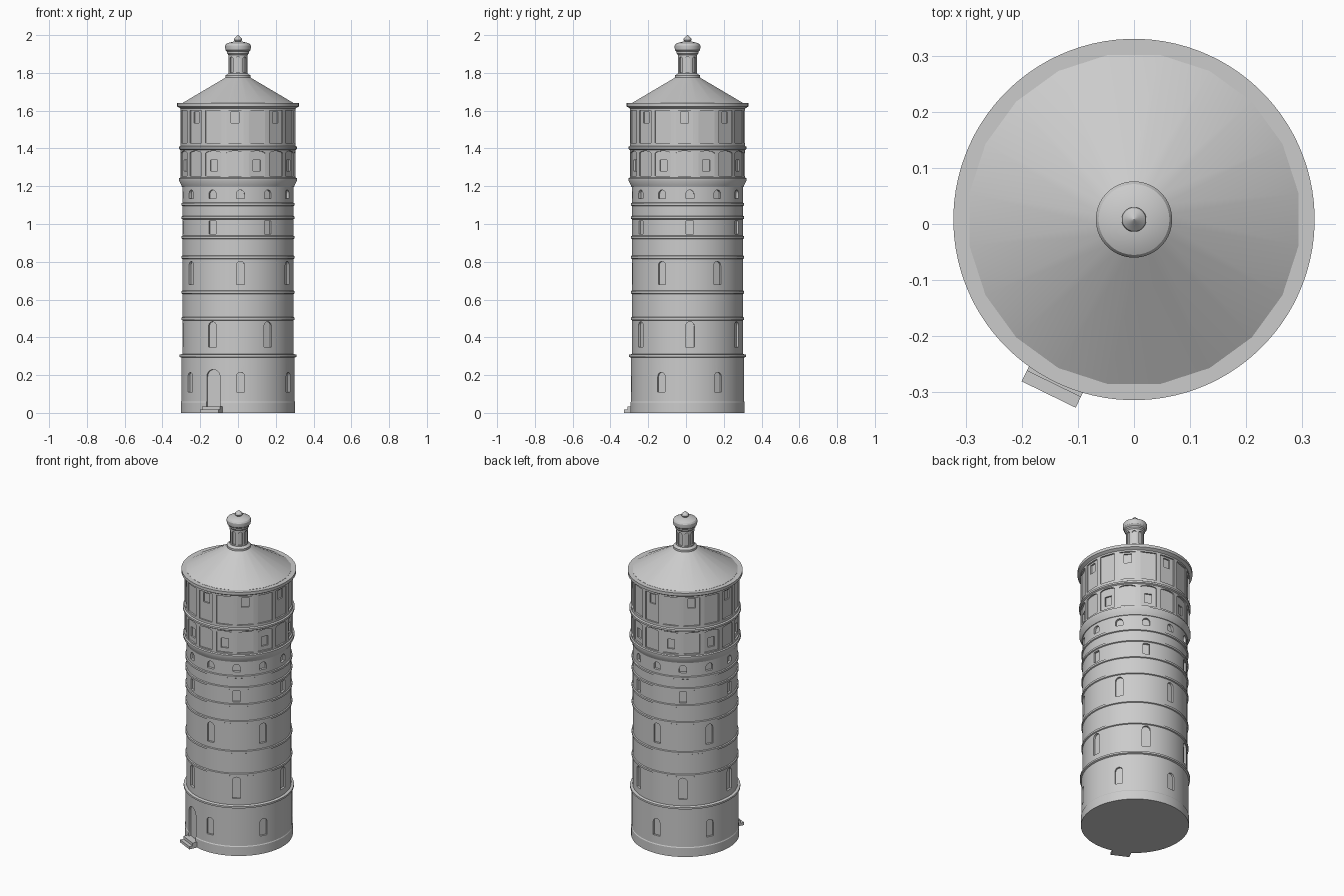
import bpy, bmesh, math
from mathutils import Vector

if "Cube" in bpy.data.objects:
    bpy.data.objects.remove(bpy.data.objects["Cube"])

CY = 0.008  # tower axis sits slightly behind the origin because of the door steps
grey = bpy.data.materials.new("stone grey")
grey.diffuse_color = (0.6, 0.6, 0.6, 1)
grey.use_nodes = True
grey.node_tree.nodes["Principled BSDF"].inputs["Base Color"].default_value = grey.diffuse_color


def make(name, bm):
    bmesh.ops.remove_doubles(bm, verts=bm.verts, dist=1e-5)
    bmesh.ops.recalc_face_normals(bm, faces=bm.faces)
    me = bpy.data.meshes.new(name)
    bm.to_mesh(me)
    bm.free()
    me.materials.append(grey)
    ob = bpy.data.objects.new(name, me)
    bpy.context.collection.objects.link(ob)
    return ob


def smooth(ob):
    bpy.ops.object.select_all(action='DESELECT')
    ob.select_set(True)
    bpy.context.view_layer.objects.active = ob
    bpy.ops.object.shade_smooth_by_angle(angle=math.radians(30))


def lathe(name, prof, n=96):
    """Closed solid of revolution; prof is (radius, z) from bottom to top."""
    bm = bmesh.new()
    rings = []
    for r, z in prof:
        rings.append([bm.verts.new((r * math.cos(math.tau * (i + .5) / n),
                                    CY + r * math.sin(math.tau * (i + .5) / n), z)) for i in range(n)])
    for a, b in zip(rings, rings[1:]):
        for i in range(n):
            j = (i + 1) % n
            bm.faces.new((a[i], a[j], b[j], b[i]))
    bm.faces.new(rings[0][::-1])
    bm.faces.new(rings[-1])
    return make(name, bm)


def prism(bm, deg, w, z0, z1, r0, r1, rise=0.0):
    """Radial block facing deg (0 = front, 90 = right), with an optional arched top."""
    a = math.radians(deg)
    d = Vector((math.sin(a), -math.cos(a), 0))
    t = Vector((math.cos(a), math.sin(a), 0))
    pts = [(-w / 2, z0), (w / 2, z0)]
    if rise:
        pts += [(w / 2 * math.cos(math.pi * k / 10), z1 - rise + rise * math.sin(math.pi * k / 10))
                for k in range(11)]
    else:
        pts += [(w / 2, z1), (-w / 2, z1)]
    c = Vector((0, CY, 0))
    inner, outer = [[bm.verts.new(c + d * r + t * u + Vector((0, 0, z))) for u, z in pts] for r in (r0, r1)]
    n = len(pts)
    bm.faces.new(inner[::-1])
    bm.faces.new(outer)
    for i in range(n):
        j = (i + 1) % n
        bm.faces.new((inner[i], inner[j], outer[j], outer[i]))


def cut(ob, bm):
    tool = make("cutter", bm)
    tool.hide_render = True
    m = ob.modifiers.new("cut", 'BOOLEAN')
    m.operation, m.solver, m.object = 'DIFFERENCE', 'EXACT', tool
    bpy.ops.object.select_all(action='DESELECT')
    ob.select_set(True)
    bpy.context.view_layer.objects.active = ob
    bpy.ops.object.modifier_apply(modifier=m.name)
    bpy.data.objects.remove(tool)


# Shaft: plinth, base storey, cornice, then banded wall
R = 0.294
prof = [(.303, 0), (.303, .055), (.300, .06), (.300, .293), (.309, .297), (.309, .308), (R, .312)]
for z in (.50, .64, .825, .93, 1.035, 1.105):
    prof += [(R, z - .010), (R + .006, z - .007), (R + .006, z + .005), (R, z + .008)]
prof += [(R, 1.21)]
shaft = lathe("tower_shaft", prof)

bm = bmesh.new()
for k in range(6):
    a = 2.5 + 60 * k
    prism(bm, a, .044, .11, .215, .288, .34, .022)         # base windows
    prism(bm, a + 30, .046, .35, .483, .281, .34, .023)    # second storey
    prism(bm, a, .044, .68, .802, .281, .34, .022)         # third storey
    prism(bm, a + 30, .040, .948, 1.015, .281, .34)        # square windows
for k in range(12):
    prism(bm, 2.5 + 30 * k, .042, 1.135, 1.18, .279, .34, .021)  # small arches
prism(bm, -26, .078, .034, .23, .286, .34, .039)           # doorway
cut(shaft, bm)
smooth(shaft)

# Tank storeys: flared foot, two tiers with a string course, eaves rim
tank = lathe("tank_storeys", [
    (.28, 1.19), (.297, 1.197), (.300, 1.205), (.312, 1.228), (.312, 1.242), (.305, 1.246),
    (.305, 1.392), (.313, 1.397), (.313, 1.408), (.305, 1.413), (.305, 1.612),
    (.314, 1.617), (.322, 1.622), (.322, 1.64), (.28, 1.64)])
bm = bmesh.new()
for k in range(16):
    a = -3 + 22.5 * k
    prism(bm, a, .092, 1.255, 1.386, .295, .35, .012)
    prism(bm, a, .092, 1.428, 1.602, .295, .35)
cut(tank, bm)
bm = bmesh.new()
for k in range(8):
    a = -3 + 45 * k
    prism(bm, a + 22.5, .042, 1.28, 1.338, .286, .35)
    prism(bm, a, .042, 1.535, 1.592, .286, .35)
cut(tank, bm)
smooth(tank)

# Conical roof, twenty sides, shaded smooth
roof = lathe("roof", [(.297, 1.635), (.297, 1.641), (.062, 1.778)], 20)
smooth(roof)

# Lantern with arched slots
lantern = lathe("lantern", [
    (.05, 1.765), (.066, 1.775), (.066, 1.787), (.056, 1.793), (.051, 1.797),
    (.051, 1.895), (.058, 1.903), (.058, 1.912), (.066, 1.920), (.068, 1.930),
    (.068, 1.945), (.063, 1.953), (.048, 1.960), (.020, 1.966)], 48)
bm = bmesh.new()
for k in range(8):
    prism(bm, 45 * k, .024, 1.803, 1.885, .042, .08, .012)
cut(lantern, bm)
smooth(lantern)

# Finial
smooth(lathe("finial", [(.012, 1.96), (.016, 1.966), (.022, 1.974), (.020, 1.982),
                        (.010, 1.991), (.003, 1.998), (.0005, 2.0)], 24))

# Door leaf frame and two entrance steps
bm = bmesh.new()
prism(bm, -26, .107, 0, .017, .28, .347)
make("lower_step", bm)
bm = bmesh.new()
prism(bm, -26, .107, .017, .034, .28, .326)
make("upper_step", bm)
